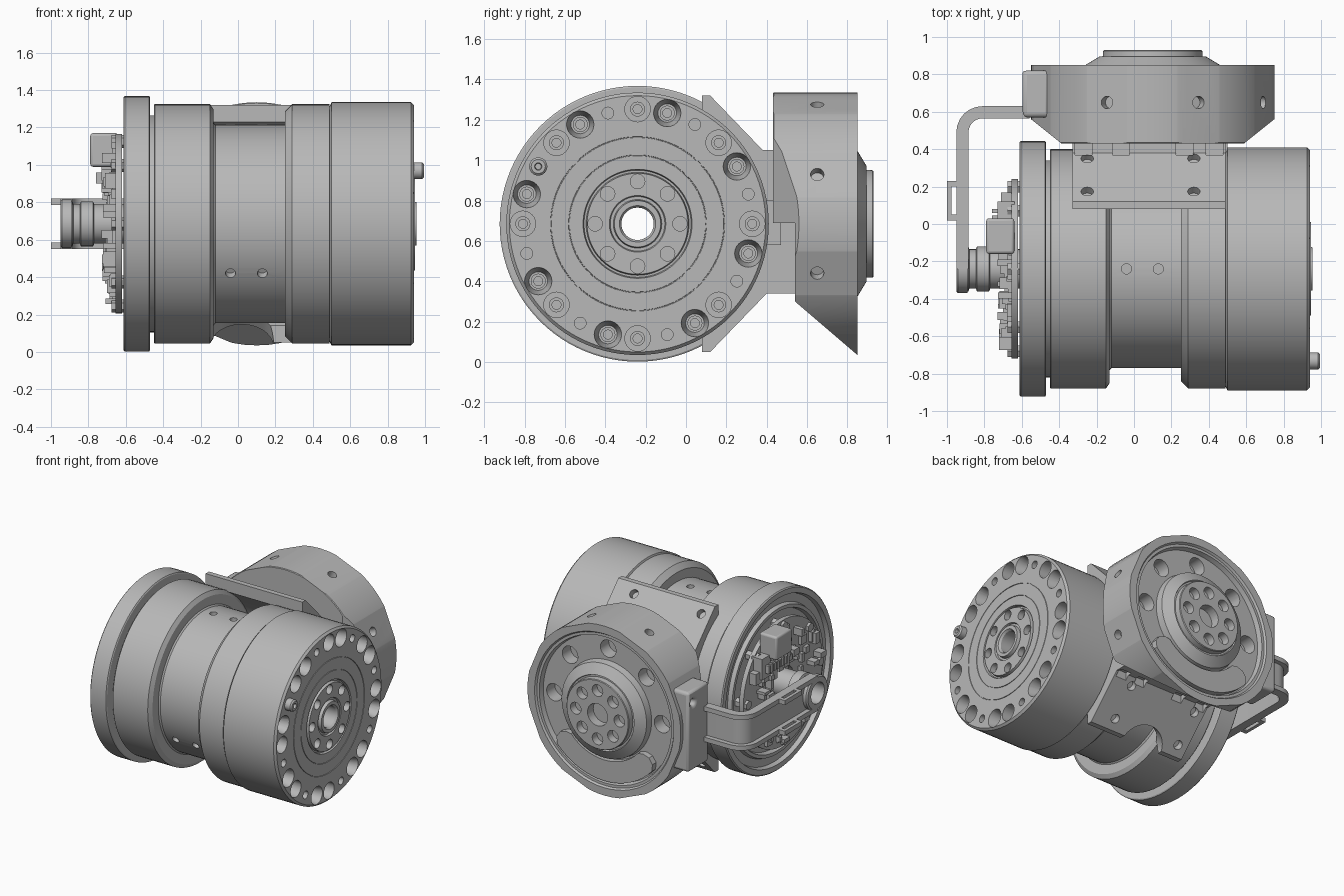
import bpy, bmesh, math, random
from mathutils import Vector

if "Cube" in bpy.data.objects:
    bpy.data.objects.remove(bpy.data.objects["Cube"])
random.seed(4)

metal = bpy.data.materials.new("grey metal")
metal.use_nodes = True
GREY = (0.48, 0.48, 0.48, 1)
metal.diffuse_color = GREY
metal.node_tree.nodes["Principled BSDF"].inputs["Base Color"].default_value = GREY

BODY = Vector((0, -0.24, 0.685))     # main axis runs along x
RING = Vector((0.10, 0, 0.685))      # second axis runs along y


def finish(bm, name, bevel=0):
    bmesh.ops.recalc_face_normals(bm, faces=bm.faces)
    mesh = bpy.data.meshes.new(name)
    bm.to_mesh(mesh)
    bm.free()
    mesh.materials.append(metal)
    ob = bpy.data.objects.new(name, mesh)
    bpy.context.collection.objects.link(ob)
    if bevel:
        mod = ob.modifiers.new("bevel", "BEVEL")
        mod.width, mod.segments = bevel, 3
    shade(ob)
    return ob


def select(ob):
    bpy.ops.object.select_all(action="DESELECT")
    ob.select_set(True)
    bpy.context.view_layer.objects.active = ob


def shade(ob):
    select(ob)
    bpy.ops.object.shade_smooth_by_angle(angle=math.radians(30))


def cut(ob, cutter):
    mod = ob.modifiers.new("cut", "BOOLEAN")
    mod.object, mod.solver = cutter, "EXACT"
    select(ob)
    bpy.ops.object.modifier_apply(modifier=mod.name)
    bpy.data.objects.remove(cutter)
    shade(ob)


def spot(axis, centre, along, r, deg):
    t = math.radians(deg)
    c, s = r * math.cos(t), r * math.sin(t)
    if axis == "x":
        return Vector((along, centre.y + c, centre.z + s))
    return Vector((centre.x + c, along, centre.z + s))


def lathe(name, axis, centre, profile, segs=96):
    """Turn a closed (along, radius) loop about an axis."""
    bm = bmesh.new()
    rings = [[bm.verts.new(spot(axis, centre, a, r, 360 * i / segs)) for a, r in profile]
             for i in range(segs)]
    n = len(profile)
    for i in range(segs):
        p, q = rings[i], rings[(i + 1) % segs]
        for j in range(n):
            k = (j + 1) % n
            bm.faces.new((p[j], p[k], q[k], q[j]))
    bmesh.ops.remove_doubles(bm, verts=bm.verts, dist=1e-5)
    return finish(bm, name)


def rods(name, items, segs=24):
    """Cylinders or cones from (start, end, radius at start, radius at end)."""
    bm = bmesh.new()
    for a, b, r, *tip in items:
        d = b - a
        m = d.to_track_quat("Z", "Y").to_matrix().to_4x4()
        m.translation = (a + b) / 2
        bmesh.ops.create_cone(bm, cap_ends=True, segments=segs, radius1=r,
                              radius2=tip[0] if tip else r, depth=d.length, matrix=m)
    return finish(bm, name)


def prism(name, points, axis, lo, hi, bevel=0):
    """Extrude an outline: (y, z) along x, (x, z) along y or (x, y) along z."""
    place = {"x": lambda p, d: (d, *p), "y": lambda p, d: (p[0], d, p[1]),
             "z": lambda p, d: (*p, d)}[axis]
    bm = bmesh.new()
    a = [bm.verts.new(place(p, lo)) for p in points]
    b = [bm.verts.new(place(p, hi)) for p in points]
    bm.faces.new(a)
    bm.faces.new(b)
    for i in range(len(a)):
        j = (i + 1) % len(a)
        bm.faces.new((a[i], a[j], b[j], b[i]))
    return finish(bm, name, bevel)


def box(name, x, y, z, bevel=0):
    return prism(name, [(x[0], y[0]), (x[1], y[0]), (x[1], y[1]), (x[0], y[1])], "z", *z, bevel)


def holes(axis, centre, a0, a1, radius, angles, *r):
    return [(spot(axis, centre, a0, radius, t), spot(axis, centre, a1, radius, t), *r) for t in angles]


# Main housing with a narrow waist
housing = lathe("housing", "x", BODY, [
    (-0.48, 0.08), (-0.48, 0.58), (-0.45, 0.58), (-0.45, 0.635), (-0.445, 0.64), (-0.15, 0.64),
    (-0.13, 0.61), (-0.13, 0.54), (-0.12, 0.53), (0.25, 0.53), (0.25, 0.60), (0.29, 0.64),
    (0.49, 0.64), (0.49, 0.08)])
turns = (90, 210, 330)
cut(housing, rods("cutter", [(spot("x", BODY, x, 0.48, t), spot("x", BODY, x, 0.6, t), 0.027)
                             for x in (-0.04, 0.13) for t in turns]))

# Output end with a ring of tapered and straight screw holes
end_cap = lathe("end_cap", "x", BODY, [
    (0.485, 0.08), (0.485, 0.62), (0.50, 0.65), (0.925, 0.65), (0.94, 0.635), (0.94, 0.432),
    (0.935, 0.431), (0.935, 0.428), (0.94, 0.427), (0.94, 0.342), (0.935, 0.341), (0.935, 0.338),
    (0.94, 0.337), (0.94, 0.27), (0.92, 0.265), (0.92, 0.255), (0.945, 0.25), (0.945, 0.14),
    (0.93, 0.135), (0.93, 0.12), (0.955, 0.115), (0.955, 0.09), (0.94, 0.08)])
eighths = [45 * k for k in range(8)]
big = [t + 30 for t in eighths]
small = [t + 15 for t in eighths if t != 135]
cut(end_cap, rods("cutter",
    holes("x", BODY, 0.84, 0.945, 0.568, big, 0.046, 0.069)
    + holes("x", BODY, 0.82, 1.0, 0.568, eighths, 0.063)
    + holes("x", BODY, 0.86, 1.0, 0.568, small, 0.029)
    + holes("x", BODY, 0.90, 1.0, 0.21, eighths, 0.036)))
for name, depth, angles in (("deep_screw", 0.86, big), ("face_screw", 0.85, eighths)):
    for t in angles:
        c = spot("x", BODY, 0, 0.568, t)
        lathe(name, "x", c, [(0.77, 0.022), (0.77, 0.037), (depth, 0.037), (depth, 0.022)], 24)
lathe("locating_peg", "x", spot("x", BODY, 0, 0.568, 150),
      [(0.77, 0.0), (0.77, 0.045), (0.985, 0.045), (0.995, 0.035), (0.995, 0.018), (0.96, 0.015), (0.96, 0)], 32)

# Flange at the electronics end
lathe("flange", "x", BODY, [
    (-0.47, 0.08), (-0.47, 0.675), (-0.475, 0.683), (-0.605, 0.683), (-0.613, 0.675), (-0.613, 0.635),
    (-0.58, 0.625), (-0.58, 0.565), (-0.61, 0.555), (-0.61, 0.53), (-0.575, 0.52), (-0.575, 0.08)])

# Circuit board and its components
lathe("circuit_board", "x", BODY, [(-0.62, 0.13), (-0.62, 0.48), (-0.655, 0.48), (-0.655, 0.13)])
rods("board_posts", holes("x", BODY, -0.57, -0.675, 0.44, eighths, 0.035), 6)
for i in range(80):
    c = spot("x", BODY, 0, random.uniform(0.19, 0.43), random.uniform(0, 360))
    w, h, d = (random.uniform(a, b) for a, b in ((0.01, 0.035), (0.01, 0.045), (0.01, 0.07)))
    box("component", (-0.66 - d, -0.65), (c.y - w, c.y + w), (c.z - h, c.z + h))
box("power_block", (-0.79, -0.64), (-0.16, 0.03), (0.99, 1.17), 0.015)
box("signal_block", (-0.73, -0.64), (0.02, 0.12), (0.86, 1.02))
for k in range(7):
    box("connector_pin", (-0.76, -0.65), (-0.15 + 0.035 * k, -0.13 + 0.035 * k), (0.90, 0.96))

# Hollow shaft and cable collar
lathe("shaft_tube", "x", BODY, [(-0.80, 0.08), (-0.80, 0.105), (-0.57, 0.105), (-0.57, 0.08)], 48)
lathe("cable_collar", "x", BODY, [
    (-0.92, 0.08), (-0.92, 0.12), (-0.885, 0.12), (-0.88, 0.105), (-0.845, 0.105), (-0.84, 0.12),
    (-0.775, 0.12), (-0.77, 0.11), (-0.77, 0.08)], 48)

# Saddle bracket hugging the housing
bracket = prism("saddle_bracket", [
    (0.08, 0.05), (0.12, 0.05), (0.40, 0.34), (0.56, 0.34), (0.56, 1.05), (0.38, 1.05),
    (0.12, 1.32), (0.08, 1.32)], "x", -0.33, 0.49)
cut(bracket, rods("cutter", [(BODY + Vector((-1, 0, 0)), BODY + Vector((1, 0, 0)), 0.632)], 96))
bores = []
for x in (-0.25, 0.32):
    for y in (0.17, 0.35):
        for side in (1, -1):
            p = Vector((x, y, 0.69 + side * (0.74 - y)))
            n = Vector((0, 1, side)).normalized()
            bores.append((p - n * 0.04, p + n * 0.1, 0.033))
cut(bracket, rods("cutter", bores))
# Rounded relief in the lower flap, then notches along both upper edges
relief = Vector((0.02, 0.08, 0.04))
slope = Vector((0, 0.15, -0.15))
cut(bracket, rods("cutter", [(relief - slope, relief + slope, 0.17)], 48))
for x in (-0.27, -0.07, 0.27, 0.43):
    for z in (0.34, 1.05):
        cut(bracket, box("cutter", (x - 0.045, x + 0.045), (0.37, 0.43), (z - 0.03, z + 0.03)))
box("centre_key", (0.3, 0.5), (0.38, 0.47), (0.58, 0.80))

# Second joint ring: chamfered sides, cut away below, flattened at each screw
ring = lathe("joint_ring", "y", RING, [
    (0.48, 0), (0.48, 0.44), (0.43, 0.45), (0.43, 0.645), (0.435, 0.65), (0.85, 0.65), (0.85, 0.59),
    (0.835, 0.58), (0.835, 0.56), (0.80, 0.55), (0.80, 0)], 64)
for s in (1, -1):
    cut(ring, prism("cutter", [(0.1 + s * 0.45, 0.40), (0.1 + s * 0.70, 0.60), (0.1 + s * 0.9, 0.60),
                               (0.1 + s * 0.9, 0.3), (0.1 + s * 0.45, 0.3)], "z", -0.2, 1.6))
cut(ring, prism("cutter", [(0.89, 0.0), (0.54, 0.30), (0.54, 0.69), (0.2, 0.69), (0.2, -0.2), (0.89, -0.2)],
                "x", -1, 1.2))
for t in eighths:
    t += 22.5
    cut(ring, rods("cutter", [(spot("y", RING, 0.65, 0.639, t), spot("y", RING, 0.65, 0.8, t), 0.32)]))
cut(ring, rods("cutter", holes("y", RING, 0.70, 0.95, 0.457, eighths[:5], 0.066)
    + [(spot("y", RING, 0.65, 0.58, t + 22.5), spot("y", RING, 0.65, 0.75, t + 22.5), 0.033)
       for t in eighths]))

# Curved cover plate on the back of the ring
arc = [222 + 96 * k / 16 for k in range(17)]
outline = [(0.54, t) for t in arc] + [(0.51, 323), (0.46, 325), (0.41, 323)]
outline += [(0.38, t) for t in reversed(arc)] + [(0.41, 217), (0.46, 215), (0.51, 217)]
pts = [spot("y", RING, 0, r, t) for r, t in outline]
prism("curved_cover", [(p.x, p.z) for p in pts], "y", 0.79, 0.845)

# Output hub of the second joint
hub = lathe("output_hub", "y", RING, [
    (0.79, 0), (0.79, 0.37), (0.85, 0.36), (0.895, 0.285), (0.885, 0.28), (0.885, 0.268),
    (0.925, 0.265), (0.93, 0.26), (0.93, 0)])
cut(hub, rods("cutter", holes("y", RING, 0.87, 1.0, 0.185, eighths, 0.045)
              + holes("y", RING, 0.86, 1.0, 0, [0], 0.085)))

# Cable guide: rounded pad, channel arm with rails, eyelet
pad = box("guide_pad", (-0.595, -0.45), (0.57, 0.82), (0.38, 0.99), 0.03)
cut(pad, rods("cutter", [(Vector((-0.7, 0.76, 0.9)), Vector((-0.55, 0.76, 0.9)), 0.025)]))


def arm(name, near, far, lo, hi):
    """Bent strip lying between two depths under the arm's outer surface."""
    def edge(d):
        bend = [math.radians(90 + 15 * k) for k in range(7)]
        curve = [(-0.81 + (0.14 - d) * math.cos(t), 0.49 + (0.14 - d) * math.sin(t)) for t in bend]
        return [(-0.56, 0.63 - d)] + curve + [(-0.95 + d, -0.24)]
    return prism(name, edge(near) + edge(far)[::-1], "z", lo, hi)


web = arm("guide_web", 0.035, 0.06, 0.56, 0.81)
cut(web, rods("cutter", [(BODY + Vector((-1.2, 0, 0)), BODY + Vector((-0.6, 0, 0)), 0.082)]))
for z in (0.55, 0.785):
    arm("guide_rail", 0, 0.065, z, z + 0.035)
    box("rail_loop", (-1.0, -0.975), (0.02, 0.23), (z, z + 0.035))
    for y in (0.02, 0.20):
        box("rail_loop_end", (-0.98, -0.94), (y, y + 0.03), (z, z + 0.035))
lathe("guide_eyelet", "x", BODY, [(-0.95, 0.08), (-0.95, 0.12), (-0.94, 0.13), (-0.89, 0.13), (-0.89, 0.08)], 48)
